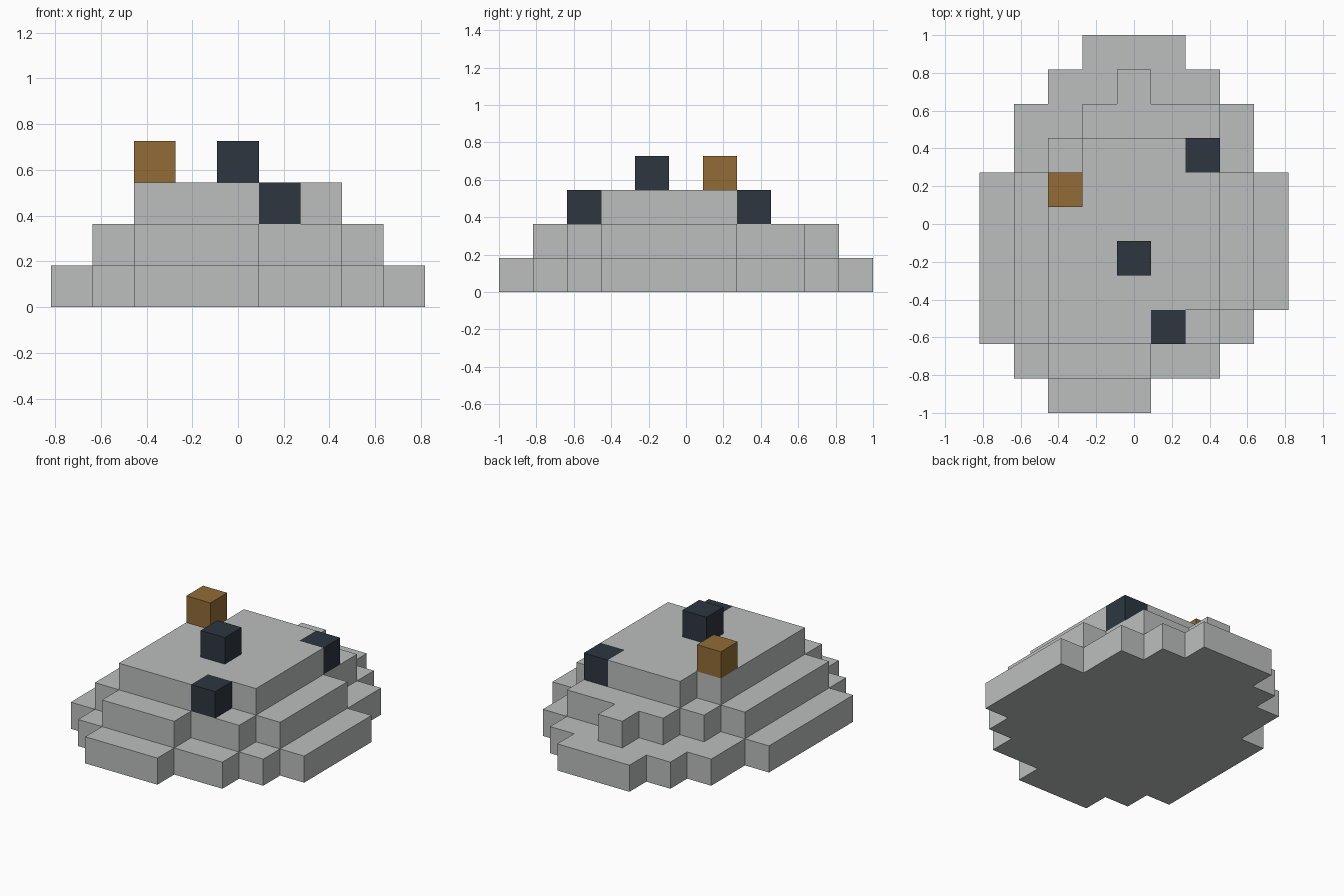
import bpy
import bmesh

cube = bpy.data.objects.get("Cube")
if cube:
    bpy.data.objects.remove(cube, do_unlink=True)

U = 2 / 11            # size of one block
COLS, ROWS = 9, 11    # footprint in blocks


def make_material(name, rgb):
    mat = bpy.data.materials.new(name)
    mat.use_nodes = True
    mat.diffuse_color = (*rgb, 1)
    mat.node_tree.nodes["Principled BSDF"].inputs["Base Color"].default_value = (*rgb, 1)
    return mat


stone = make_material("pale_grey", (0.497, 0.52, 0.515))
dark = make_material("dark_slate", (0.026, 0.037, 0.051))
brown = make_material("ochre_brown", (0.288, 0.15, 0.037))


def add_tier(name, mat, level, first_row, spans):
    """Extrude one block-high slab; each span is (first column, end column) of a row."""
    right, left = [], []
    for row, (a, b) in enumerate(spans, first_row):
        right += [(b, row), (b, row + 1)]
        left += [(a, row), (a, row + 1)]
    outline = []
    for p in right + left[::-1]:
        if not outline or p != outline[-1]:
            outline.append(p)

    bm = bmesh.new()
    verts = [bm.verts.new(((x - COLS / 2) * U, (y - ROWS / 2) * U, level * U))
             for x, y in outline]
    base = bm.faces.new(verts)
    top = bmesh.ops.extrude_face_region(bm, geom=[base], use_keep_orig=True)
    bmesh.ops.translate(bm, vec=(0, 0, U),
                        verts=[v for v in top["geom"] if isinstance(v, bmesh.types.BMVert)])
    # Merge straight runs of wall
    bmesh.ops.dissolve_limit(bm, angle_limit=0.01, verts=bm.verts, edges=bm.edges)
    bmesh.ops.recalc_face_normals(bm, faces=bm.faces)
    mesh = bpy.data.meshes.new(name)
    bm.to_mesh(mesh)
    bm.free()
    mesh.materials.append(mat)
    obj = bpy.data.objects.new(name, mesh)
    bpy.context.collection.objects.link(obj)
    return obj


def add_block(name, mat, col, row, level):
    return add_tier(name, mat, level, row, [(col, col + 1)])


# Stepped mound, front row first
add_tier("lower_tier", stone, 0, 0,
         [(2, 5), (1, 7), (0, 8)] + [(0, 9)] * 4 + [(1, 8)] * 2 + [(2, 7), (3, 6)])
add_tier("middle_tier", stone, 1, 1,
         [(2, 5), (1, 7)] + [(1, 8)] * 4 + [(2, 7), (3, 7), (4, 5)])
add_tier("upper_tier", stone, 2, 2,
         [(2, 5)] + [(2, 7)] * 4 + [(3, 6)])

# Coloured blocks set into and on top of the mound
add_block("front_dark_block", dark, 5, 2, 2)
add_block("back_dark_block", dark, 6, 7, 2)
add_block("top_dark_block", dark, 4, 4, 3)
add_block("top_brown_block", brown, 2, 6, 3)
